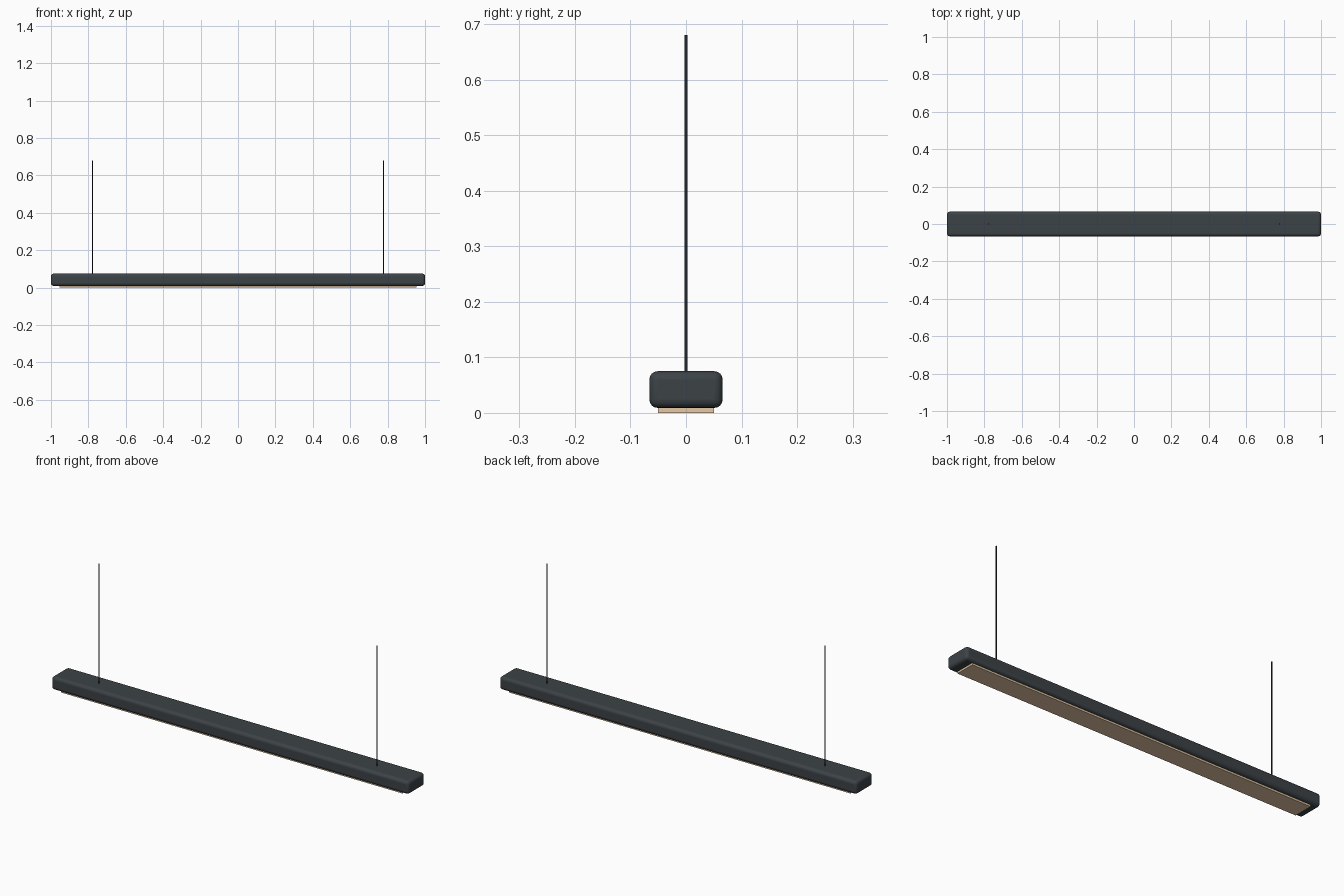
import bpy
import math

default = bpy.data.objects.get("Cube")
if default:
    bpy.data.objects.remove(default, do_unlink=True)


def material(name, rgb, roughness):
    mat = bpy.data.materials.new(name)
    mat.use_nodes = True
    color = (*rgb, 1.0)
    mat.diffuse_color = color
    shader = mat.node_tree.nodes["Principled BSDF"]
    shader.inputs["Base Color"].default_value = color
    shader.inputs["Roughness"].default_value = roughness
    return mat


def finish(name, mat):
    obj = bpy.context.object
    obj.name = name
    obj.data.materials.append(mat)
    return obj


def box(name, size, z_bottom, mat, bevel=0.0, segments=1):
    bpy.ops.mesh.primitive_cube_add(size=1, location=(0, 0, z_bottom + size[2] / 2))
    obj = finish(name, mat)
    obj.scale = size
    bpy.ops.object.transform_apply(location=False, rotation=False, scale=True)
    if bevel:
        mod = obj.modifiers.new("rounded_edges", "BEVEL")
        mod.width = bevel
        mod.segments = segments
        bpy.ops.object.shade_smooth_by_angle(angle=math.radians(35))
    return obj


def wire(name, x, z_bottom, z_top, radius, mat):
    bpy.ops.mesh.primitive_cylinder_add(
        vertices=12, radius=radius, depth=z_top - z_bottom,
        location=(x, 0, (z_bottom + z_top) / 2))
    finish(name, mat)
    bpy.ops.object.shade_smooth_by_angle(angle=math.radians(40))


charcoal = material("charcoal metal", (0.045, 0.055, 0.062), 0.5)
black = material("black cable", (0.018, 0.02, 0.024), 0.6)
cream = material("warm cream diffuser", (0.78, 0.58, 0.38), 0.5)

# Long rounded housing
box("housing", (2.0, 0.132, 0.066), 0.009, charcoal, bevel=0.015, segments=4)

# Light diffuser under the housing
box("diffuser", (1.91, 0.1, 0.012), 0.0, cream)

# Suspension cables
for side, x in (("left", 0.778), ("right", -0.778)):
    wire(side + "_cable", x, 0.07, 0.68, 0.003, black)
